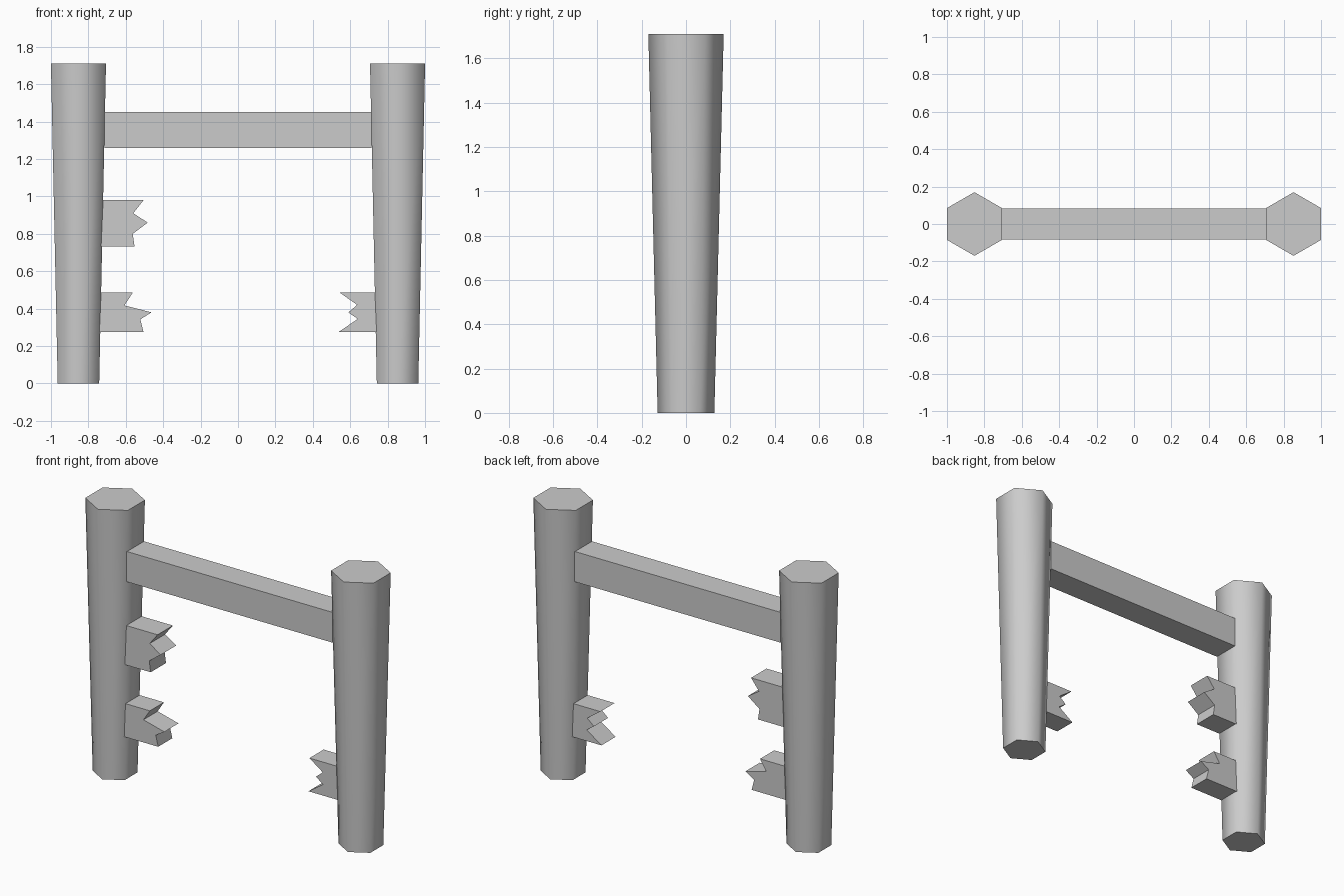
import bpy, bmesh
from math import sin, cos, pi, radians

if "Cube" in bpy.data.objects:
    bpy.data.objects.remove(bpy.data.objects["Cube"])

POST_X, HEIGHT = 0.853, 1.71
R_BOTTOM, R_TOP = 0.128, 0.17


def finish(name, bm):
    bmesh.ops.recalc_face_normals(bm, faces=bm.faces)
    mesh = bpy.data.meshes.new(name)
    bm.to_mesh(mesh)
    bm.free()
    obj = bpy.data.objects.new(name, mesh)
    bpy.context.collection.objects.link(obj)
    return obj


def loft(name, lower, upper):
    """Solid between two matching outlines."""
    bm = bmesh.new()
    a = [bm.verts.new(p) for p in lower]
    b = [bm.verts.new(p) for p in upper]
    bm.faces.new(a)
    bm.faces.new(b)
    for i in range(len(a)):
        j = (i + 1) % len(a)
        bm.faces.new((a[i], a[j], b[j], b[i]))
    return finish(name, bm)


def hexagon(cx, r, z):
    return [(cx + r * cos(pi / 2 + i * pi / 3), r * sin(pi / 2 + i * pi / 3), z) for i in range(6)]


def board(name, outline, half_depth):
    """Front-view (x, z) outline given depth along y."""
    return loft(name, [(x, -half_depth, z) for x, z in outline],
                [(x, half_depth, z) for x, z in outline])


# Tapered six-sided posts, smooth around the sides
for side, x in (("left", -POST_X), ("right", POST_X)):
    post = loft(side + "_post", hexagon(x, R_BOTTOM, 0), hexagon(x, R_TOP, HEIGHT))
    bpy.ops.object.select_all(action='DESELECT')
    post.select_set(True)
    bpy.context.view_layer.objects.active = post
    bpy.ops.object.shade_smooth_by_angle(angle=radians(65))

# Intact top rail
board("top_rail", [(-0.715, 1.26), (0.715, 1.26), (0.715, 1.45), (-0.715, 1.45)], 0.084)

# Splintered stubs of the broken rails: root x, jagged end, half depth
stubs = {
    "left_upper_broken_rail": (-0.735, [(-0.505, 0.98), (-0.56, 0.91), (-0.483, 0.86),
                                        (-0.563, 0.80), (-0.553, 0.732)], 0.076),
    "left_lower_broken_rail": (-0.75, [(-0.563, 0.485), (-0.607, 0.417), (-0.462, 0.38),
                                       (-0.522, 0.343), (-0.505, 0.275)], 0.07),
    "right_lower_broken_rail": (0.75, [(0.545, 0.485), (0.637, 0.42), (0.59, 0.38),
                                       (0.64, 0.345), (0.538, 0.275)], 0.07),
}
for name, (root, end, depth) in stubs.items():
    board(name, [(root, end[-1][1]), (root, end[0][1])] + end, depth)
